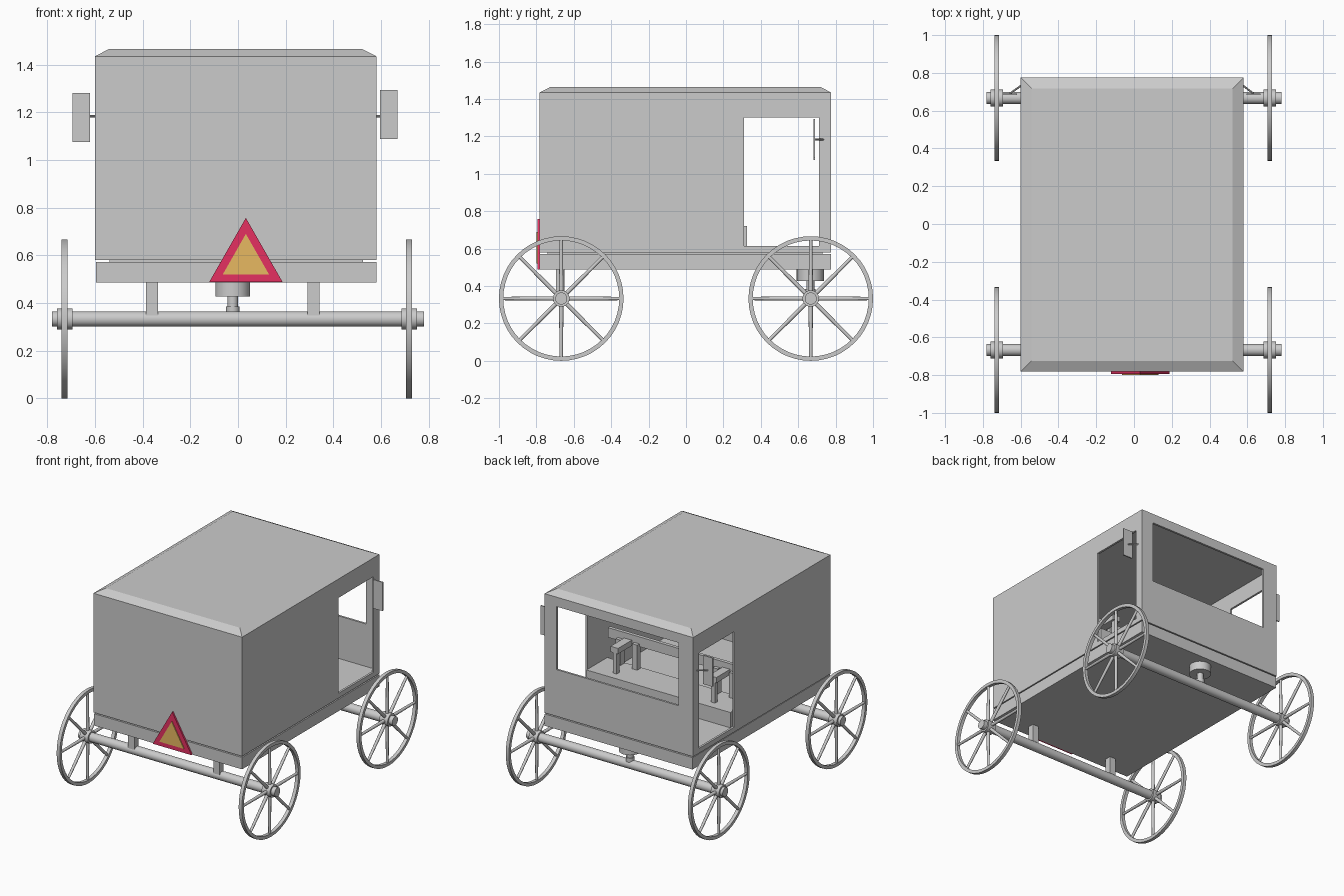
import bpy, bmesh, math
from mathutils import Matrix, Vector

if "Cube" in bpy.data.objects:
    bpy.data.objects.remove(bpy.data.objects["Cube"])


def add_mesh(name, bm, smooth=False):
    bmesh.ops.recalc_face_normals(bm, faces=bm.faces)
    me = bpy.data.meshes.new(name)
    bm.to_mesh(me)
    bm.free()
    ob = bpy.data.objects.new(name, me)
    bpy.context.collection.objects.link(ob)
    if smooth:
        bpy.ops.object.select_all(action='DESELECT')
        ob.select_set(True)
        bpy.context.view_layer.objects.active = ob
        bpy.ops.object.shade_smooth_by_angle(angle=math.radians(35))
    return ob


def box(name, x, y, z, inset=0):
    """Box from ranges; inset narrows the top into a frustum."""
    bm = bmesh.new()
    bmesh.ops.create_cube(bm, size=1)
    for v in bm.verts:
        top = v.co.z > 0
        i = inset if top else 0
        v.co = Vector((x[1] - i if v.co.x > 0 else x[0] + i,
                       y[1] - i if v.co.y > 0 else y[0] + i,
                       z[1] if top else z[0]))
    return add_mesh(name, bm)


def put_rod(bm, a, b, r1, r2=None, seg=24):
    a, b = Vector(a), Vector(b)
    rot = Vector((0, 0, 1)).rotation_difference(b - a).to_matrix().to_4x4()
    bmesh.ops.create_cone(bm, cap_ends=True, segments=seg, radius1=r1,
                          radius2=r1 if r2 is None else r2, depth=(b - a).length,
                          matrix=Matrix.Translation((a + b) / 2) @ rot)


def rod(name, a, b, r1, r2=None, seg=24):
    bm = bmesh.new()
    put_rod(bm, a, b, r1, r2, seg)
    return add_mesh(name, bm, True)


def cut(ob, x, y, z):
    cutter = box("cutter", x, y, z)
    cutter.hide_render = True
    m = ob.modifiers.new("cut", 'BOOLEAN')
    m.operation, m.solver, m.object = 'DIFFERENCE', 'EXACT', cutter
    bpy.context.view_layer.objects.active = ob
    bpy.ops.object.modifier_apply(modifier=m.name)
    bpy.data.objects.remove(cutter)


def wheel(name, cx, cy, cz=0.333):
    bm = bmesh.new()
    # rim: rectangular section swept round the hub
    n = 48
    section = [(-0.0125, 0.333), (0.0125, 0.333), (0.0125, 0.31), (-0.0125, 0.31)]
    rings = []
    for i in range(n):
        t = 2 * math.pi * i / n
        rings.append([bm.verts.new((cx + dx, cy + r * math.cos(t), cz + r * math.sin(t)))
                      for dx, r in section])
    for i in range(n):
        a, b = rings[i], rings[(i + 1) % n]
        for k in range(4):
            bm.faces.new((a[k], a[(k + 1) % 4], b[(k + 1) % 4], b[k]))
    # spokes and hub
    for i in range(8):
        t = math.pi * i / 4
        c, s = math.cos(t), math.sin(t)
        put_rod(bm, (cx, cy + 0.03 * c, cz + 0.03 * s),
                (cx, cy + 0.317 * c, cz + 0.317 * s), 0.012, 0.009, 12)
    put_rod(bm, (cx - 0.033, cy, cz), (cx + 0.033, cy, cz), 0.044, seg=32)
    return add_mesh(name, bm, True)


# Cabin shell with doorways and windscreen opening
X, Y = (-0.60, 0.58), (-0.782, 0.775)
cabin = box("cabin", X, Y, (0.58, 1.435))
cut(cabin, (X[0] + 0.015, X[1] - 0.015), (Y[0] + 0.015, Y[1] - 0.015), (0.61, 1.42))
cut(cabin, (-1, 1), (0.31, 0.71), (0.615, 1.30))
cut(cabin, (-0.485, 0.485), (0.70, 1), (0.915, 1.367))
box("roof", X, Y, (1.435, 1.465), 0.058)
box("base_gap_strip", (-0.54, 0.525), (-0.74, 0.73), (0.565, 0.585))
box("base", (-0.595, 0.58), Y, (0.487, 0.572))

# Bench with backrest and arm supports
box("seat_bench", (-0.58, 0.562), (0.09, 0.325), (0.61, 0.72))
box("backrest_rail", (-0.54, 0.54), (0.09, 0.115), (0.88, 0.95))
for i, x in enumerate((-0.46, -0.33, 0.31, 0.44)):
    box(f"backrest_post_{i}", (x - 0.02, x + 0.02), (0.10, 0.14), (0.715, 0.90))
for side, x in (("left", -0.40), ("right", 0.38)):
    box(f"armrest_{side}", (x - 0.03, x + 0.03), (0.10, 0.27), (0.87, 0.91))
    box(f"armrest_support_{side}", (x - 0.015, x + 0.015), (0.235, 0.265), (0.715, 0.88))

# Axles and wheels
for end, y in (("rear", -0.667), ("front", 0.667)):
    rod(f"{end}_axle", (-0.78, y, 0.333), (0.78, y, 0.333), 0.032)
    for side, x in (("left", -0.727), ("right", 0.718)):
        wheel(f"{end}_wheel_{side}", x, y)

# Rear axle posts and front steering pivot
for side, x in (("left", -0.36), ("right", 0.316)):
    box(f"axle_post_{side}", (x - 0.025, x + 0.025), (-0.695, -0.65), (0.345, 0.49))
rod("pivot_plate", (-0.022, 0.665, 0.428), (-0.022, 0.665, 0.49), 0.073, seg=32)
rod("pivot_neck", (-0.022, 0.665, 0.38), (-0.022, 0.665, 0.43), 0.022)
rod("pivot_collar", (-0.022, 0.665, 0.355), (-0.022, 0.665, 0.385), 0.028)

# Side mirrors on thin arms
for side, x0, x1, z, wall in (("left", -0.695, -0.62, 1.178, -0.595),
                              ("right", 0.595, 0.67, 1.19, 0.575)):
    box(f"mirror_{side}", (x0, x1), (0.682, 0.691), (z - 0.103, z + 0.103))
    mid = (x0 + x1) / 2
    rod(f"mirror_arm_{side}", (wall, 0.735, 1.183), (mid, 0.69, 1.183), 0.005, seg=10)


# Warning triangle on the rear
def triangle(name, half, z0, z1, y0, y1, color):
    bm = bmesh.new()
    f = bm.faces.new([bm.verts.new((0.033 + dx, y0, z))
                      for dx, z in ((-half, z0), (half, z0), (0, z1))])
    ext = bmesh.ops.extrude_face_region(bm, geom=[f])
    bmesh.ops.translate(bm, vec=(0, y1 - y0, 0),
                        verts=[g for g in ext["geom"] if isinstance(g, bmesh.types.BMVert)])
    ob = add_mesh(name, bm)
    mat = bpy.data.materials.new(name)
    mat.diffuse_color = color
    mat.use_nodes = True
    mat.node_tree.nodes["Principled BSDF"].inputs["Base Color"].default_value = mat.diffuse_color
    ob.data.materials.append(mat)


triangle("warning_triangle_border", 0.154, 0.488, 0.757, -0.78, -0.794, (0.78, 0.03, 0.12, 1))
triangle("warning_triangle_centre", 0.097, 0.52, 0.69, -0.785, -0.80, (0.8, 0.48, 0.12, 1))
